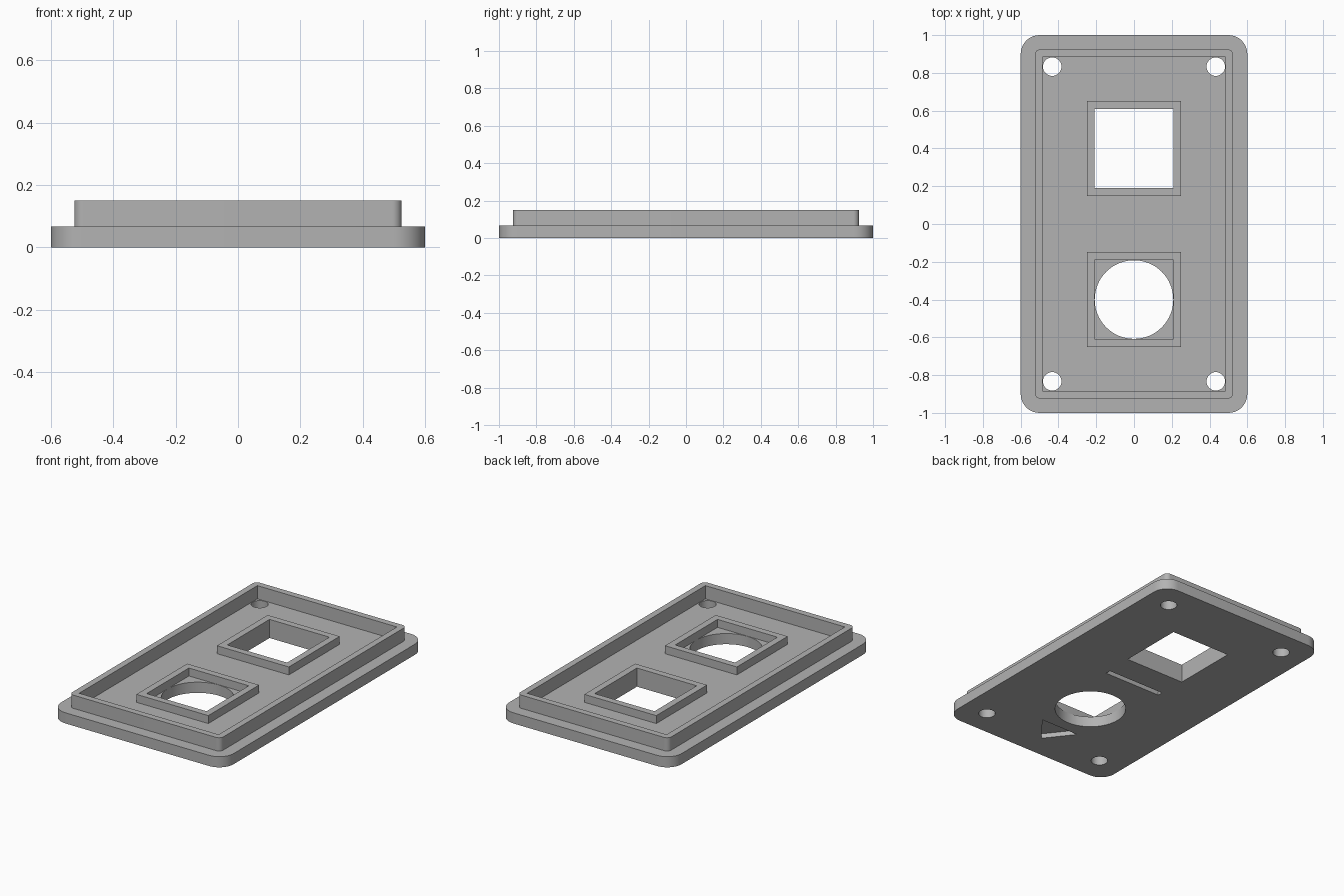
import bpy, bmesh, math

cube = bpy.data.objects.get("Cube")
if cube:
    bpy.data.objects.remove(cube, do_unlink=True)

grey = bpy.data.materials.new("matte grey")
grey.use_nodes = True
COLOUR = (0.45, 0.45, 0.45, 1)
grey.diffuse_color = COLOUR
grey.node_tree.nodes["Principled BSDF"].inputs["Base Color"].default_value = COLOUR

FLOOR, LIP_TOP, COLLAR_TOP = 0.067, 0.15, 0.117
OPENING = 0.208      # half width of both openings
BELOW, ABOVE = -0.1, 0.3


def circle(cx, cy, r, n):
    return [(cx + r * math.cos(math.tau * i / n), cy + r * math.sin(math.tau * i / n))
            for i in range(n)]


def rectangle(hx, hy, cy=0, r=0, steps=10):
    """Counter-clockwise rectangle, with rounded corners when r > 0."""
    points = []
    for k, (sx, sy) in enumerate([(1, 1), (-1, 1), (-1, -1), (1, -1)]):
        for i in range(steps + 1 if r else 1):
            a = math.pi / 2 * (k + i / steps)
            points.append((sx * (hx - r) + r * math.cos(a),
                           cy + sy * (hy - r) + r * math.sin(a)))
    return points


def prisms(name, parts):
    """One object made of upright prisms, each (outline, bottom, top)."""
    bm = bmesh.new()
    for outline, z0, z1 in parts:
        low = [bm.verts.new((x, y, z0)) for x, y in outline]
        high = [bm.verts.new((x, y, z1)) for x, y in outline]
        bm.faces.new(low[::-1])
        bm.faces.new(high)
        for i in range(len(low)):
            j = (i + 1) % len(low)
            bm.faces.new((low[i], low[j], high[j], high[i]))
    mesh = bpy.data.meshes.new(name)
    bm.to_mesh(mesh)
    bm.free()
    mesh.materials.append(grey)
    obj = bpy.data.objects.new(name, mesh)
    bpy.context.collection.objects.link(obj)
    return obj


def cut_part(name, body, holes):
    """A prism with the given prisms cut away."""
    obj = prisms(name, [body])
    cutter = prisms(name + "_cutter", holes)
    cutter.hide_render = True
    mod = obj.modifiers.new("holes", 'BOOLEAN')
    mod.operation, mod.solver, mod.object = 'DIFFERENCE', 'EXACT', cutter
    bpy.ops.object.select_all(action='DESELECT')
    bpy.context.view_layer.objects.active = obj
    obj.select_set(True)
    bpy.ops.object.modifier_apply(modifier=mod.name)
    bpy.data.objects.remove(cutter, do_unlink=True)
    bpy.ops.object.shade_smooth_by_angle(angle=math.radians(30))
    return obj


# Base plate: screw holes, square and round openings, engraved bar and arrow
holes = [(circle(sx * 0.433, sy * 0.833, 0.049, 32), BELOW, ABOVE)
         for sx in (-1, 1) for sy in (-1, 1)]
holes += [
    (rectangle(OPENING, OPENING + 0.002, 0.4), BELOW, ABOVE),
    (circle(0, -0.4, OPENING, 64), BELOW, ABOVE),
    (rectangle(0.2, 0.017), BELOW, 0.03),
    ([(0.133, -0.68), (-0.133, -0.68), (0, -0.85)], BELOW, 0.03),
]
cut_part("base_plate", (rectangle(0.6, 1, r=0.1), 0, FLOOR), holes)

# Raised rim around the plate
cut_part("rim", (rectangle(0.525, 0.925, r=0.03), FLOOR, LIP_TOP),
         [(rectangle(0.485, 0.885), BELOW, ABOVE)])

# Square collars around the two openings
for name, y in (("back_collar", 0.4), ("front_collar", -0.4)):
    cut_part(name, (rectangle(0.25, 0.252, y), FLOOR, COLLAR_TOP),
             [(rectangle(OPENING, OPENING + 0.002, y), BELOW, ABOVE)])
